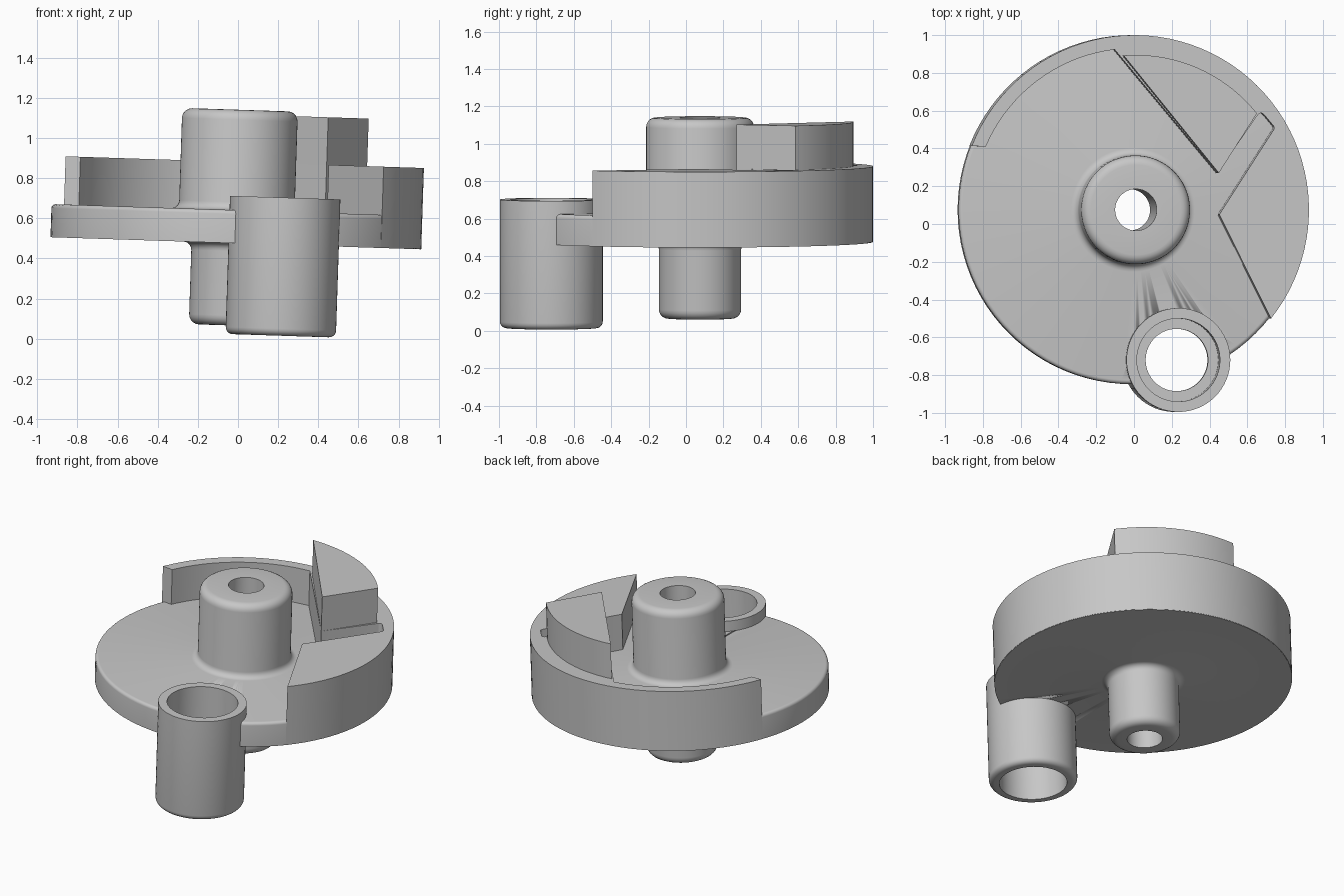
import bpy, bmesh
from math import sin, cos, radians, pi, tan
from mathutils import Vector, Matrix

if "Cube" in bpy.data.objects:
    bpy.data.objects.remove(bpy.data.objects["Cube"], do_unlink=True)

grey = bpy.data.materials.new("plain grey")
grey.use_nodes = True
colour = (0.57, 0.57, 0.57, 1)
grey.diffuse_color = colour
grey.node_tree.nodes["Principled BSDF"].inputs["Base Color"].default_value = colour

TILT = Matrix.Rotation(radians(1.87), 4, 'Y')   # whole casting leans slightly
HUB = Vector((-0.027, 0.075, 0))
PIN = Vector((0.212, -0.72, 0))
PLATE_LOW, PLATE_TOP, RIM_TOP, BLOCK_TOP = 0.475, 0.64, 0.88, 1.117
RADIUS = 0.925


def rounded(corners, steps=5):
    """Closed 2D outline from (x, y, fillet radius) corners."""
    out = []
    for i, (x, y, r) in enumerate(corners):
        p = Vector((x, y))
        if not r:
            out.append(p)
            continue
        a = (Vector(corners[i - 1][:2]) - p).normalized()
        b = (Vector(corners[(i + 1) % len(corners)][:2]) - p).normalized()
        half = a.angle(b) / 2
        centre = p + (a + b).normalized() * (r / sin(half))
        start = p + a * (r / tan(half)) - centre
        end = p + b * (r / tan(half)) - centre
        sweep = start.angle(end)
        for k in range(steps + 1):
            t = k / steps
            out.append(centre + (start * sin((1 - t) * sweep) + end * sin(t * sweep)) / sin(sweep))
    return out


def arc(radius, start, end, steps):
    angles = [radians(start + (end - start) * k / steps) for k in range(steps + 1)]
    return [(radius * cos(a), radius * sin(a), 0) for a in angles]


def finish(name, bm, origin):
    bmesh.ops.remove_doubles(bm, verts=bm.verts, dist=1e-5)
    bmesh.ops.recalc_face_normals(bm, faces=bm.faces)
    mesh = bpy.data.meshes.new(name)
    bm.to_mesh(mesh)
    bm.free()
    mesh.materials.append(grey)
    ob = bpy.data.objects.new(name, mesh)
    bpy.context.collection.objects.link(ob)
    ob.matrix_world = TILT @ Matrix.Translation(origin)
    bpy.ops.object.select_all(action='DESELECT')
    ob.select_set(True)
    bpy.context.view_layer.objects.active = ob
    bpy.ops.object.shade_smooth_by_angle(angle=radians(30))
    return ob


def lathe(name, corners, origin, segments=96):
    bm = bmesh.new()
    verts = [bm.verts.new((p.x, 0, p.y)) for p in rounded(corners)]
    edges = [bm.edges.new((verts[i - 1], v)) for i, v in enumerate(verts)]
    bmesh.ops.spin(bm, geom=verts + edges, cent=(0, 0, 0), axis=(0, 0, 1),
                   angle=2 * pi, steps=segments, use_merge=True)
    return finish(name, bm, origin)


def slab(name, corners, low, high):
    bm = bmesh.new()
    face = bm.faces.new([bm.verts.new((p.x, p.y, low)) for p in rounded(corners)])
    top = bmesh.ops.extrude_face_region(bm, geom=[face], use_keep_orig=True)["geom"]
    bmesh.ops.translate(bm, vec=(0, 0, high - low),
                        verts=[g for g in top if isinstance(g, bmesh.types.BMVert)])
    return finish(name, bm, HUB)


# Round plate with the upper hub, lower stub and the through hole
plate = lathe("plate_and_hub", [
    (0.11, 0.065, 0), (0.22, 0.065, 0.05), (0.22, PLATE_LOW, 0.04),
    (RADIUS - 0.002, PLATE_LOW, 0), (RADIUS - 0.002, PLATE_TOP, 0.02),
    (0.288, PLATE_TOP, 0.04), (0.288, 1.14, 0.05), (0.11, 1.14, 0)], HUB)

# Raised rim: thin wall at the back left, wide land at the right, open slot
tip = (0.44, 0.195, 0)
slab("raised_rim",
     arc(RADIUS, -38.5, 158.5, 54) + arc(0.855, 157, 97, 18)
     + [tip, (0.67, 0.525, 0.02), (0.745, 0.435, 0.02), (0.45, -0.025, 0)],
     PLATE_LOW + 0.002, RIM_TOP)

# Tall wedge block standing on the rim
slab("wedge_block", arc(0.82, 38.5, 94.5, 18) + [tip], PLATE_TOP - 0.05, BLOCK_TOP)

# Hollow crank boss with an inner step
lathe("crank_boss", [
    (0.21, 0.022, 0), (0.275, 0.022, 0.035), (0.275, 0.71, 0), (0.22, 0.71, 0),
    (0.22, 0.45, 0), (0.165, 0.45, 0), (0.165, 0.36, 0), (0.21, 0.36, 0)], PIN, 64)

# Clear the plate inside the boss
cutter = lathe("boss_cutter", [
    (0, 0.3, 0), (0.25, 0.3, 0), (0.25, 0.85, 0), (0, 0.85, 0)], PIN, 64)
cutter.hide_render = True
cutter.hide_viewport = True
cut = plate.modifiers.new("boss_clearance", 'BOOLEAN')
cut.operation = 'DIFFERENCE'
cut.solver = 'EXACT'
cut.object = cutter
